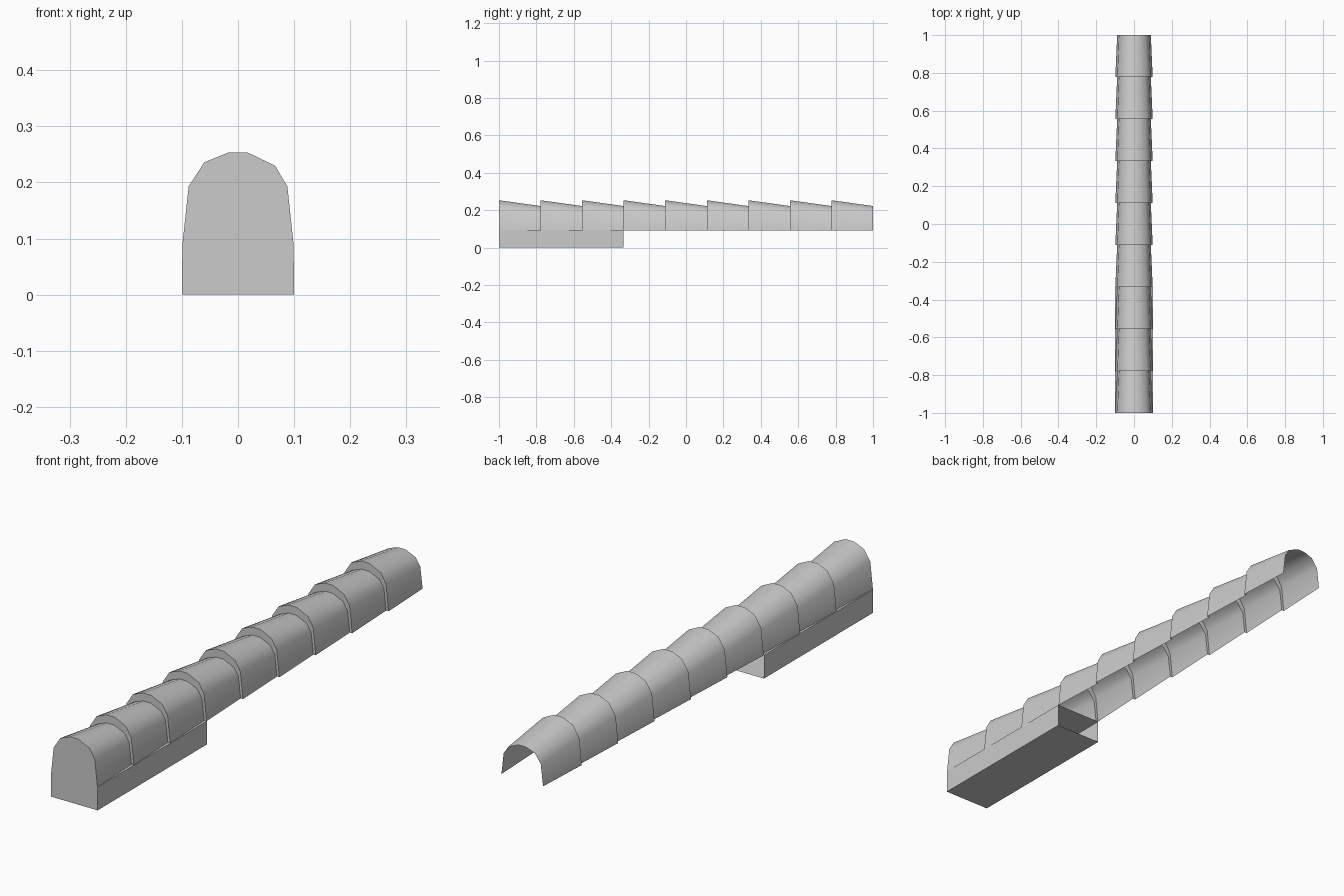
import bpy
import bmesh
import math

cube = bpy.data.objects.get("Cube")
if cube:
    bpy.data.objects.remove(cube, do_unlink=True)

# Single plain grey finish
grey = bpy.data.materials.new("tile grey")
grey.use_nodes = True
grey.diffuse_color = (0.6, 0.6, 0.6, 1)
grey.node_tree.nodes["Principled BSDF"].inputs["Base Color"].default_value = (0.6, 0.6, 0.6, 1)

COUNT = 9
STEP = 2 / COUNT
BASE = 0.09          # height where the tiles sit
BLOCK_END = -1 + 3 * STEP

# Wide front arch of a tile, as (x, z) from one foot to the other
ARCH = [(-0.099, BASE), (-0.088, 0.193), (-0.06, 0.236), (-0.018, 0.253),
        (0.018, 0.253), (0.066, 0.23), (0.088, 0.193), (0.099, BASE)]
# Narrow back arch, which tucks under the next tile
TAIL = [(x * 0.9, BASE + (z - BASE) * 0.81) for x, z in ARCH]


def finish(bm, name):
    mesh = bpy.data.meshes.new(name)
    bm.to_mesh(mesh)
    bm.free()
    mesh.materials.append(grey)
    obj = bpy.data.objects.new(name, mesh)
    bpy.context.collection.objects.link(obj)
    return obj


def ring(bm, profile, y):
    return [bm.verts.new((x, y, z)) for x, z in profile]


def bridge(bm, a, b):
    for i in range(len(a) - 1):
        bm.faces.new((a[i], b[i], b[i + 1], a[i + 1]))


# Row of tapering ridge tiles, each an open shell with a stepped front rim
for n in range(COUNT):
    y = -1 + n * STEP
    bm = bmesh.new()
    front = ring(bm, ARCH, y)
    bridge(bm, front, ring(bm, TAIL, y + STEP))
    if n:
        bridge(bm, ring(bm, TAIL, y), front)
    tile = finish(bm, f"ridge_tile_{n + 1}")
    bpy.ops.object.select_all(action="DESELECT")
    tile.select_set(True)
    bpy.context.view_layer.objects.active = tile
    bpy.ops.object.shade_smooth_by_angle(angle=math.radians(50))

# Support block under the first three tiles, open at the back
bm = bmesh.new()
section = [(-0.1, 0), (-0.1, BASE), (0.1, BASE), (0.1, 0)]
near, far = ring(bm, section, -1), ring(bm, section, BLOCK_END)
bridge(bm, near + near[:1], far + far[:1])
finish(bm, "support_block")

# Flat end plate closing the front
bm = bmesh.new()
bm.faces.new(reversed(ring(bm, [(-0.1, 0)] + ARCH + [(0.1, 0)], -1)))
plate = finish(bm, "front_plate")
# Turn the plate outwards
for face in plate.data.polygons:
    if face.normal.y > 0:
        plate.data.flip_normals()
